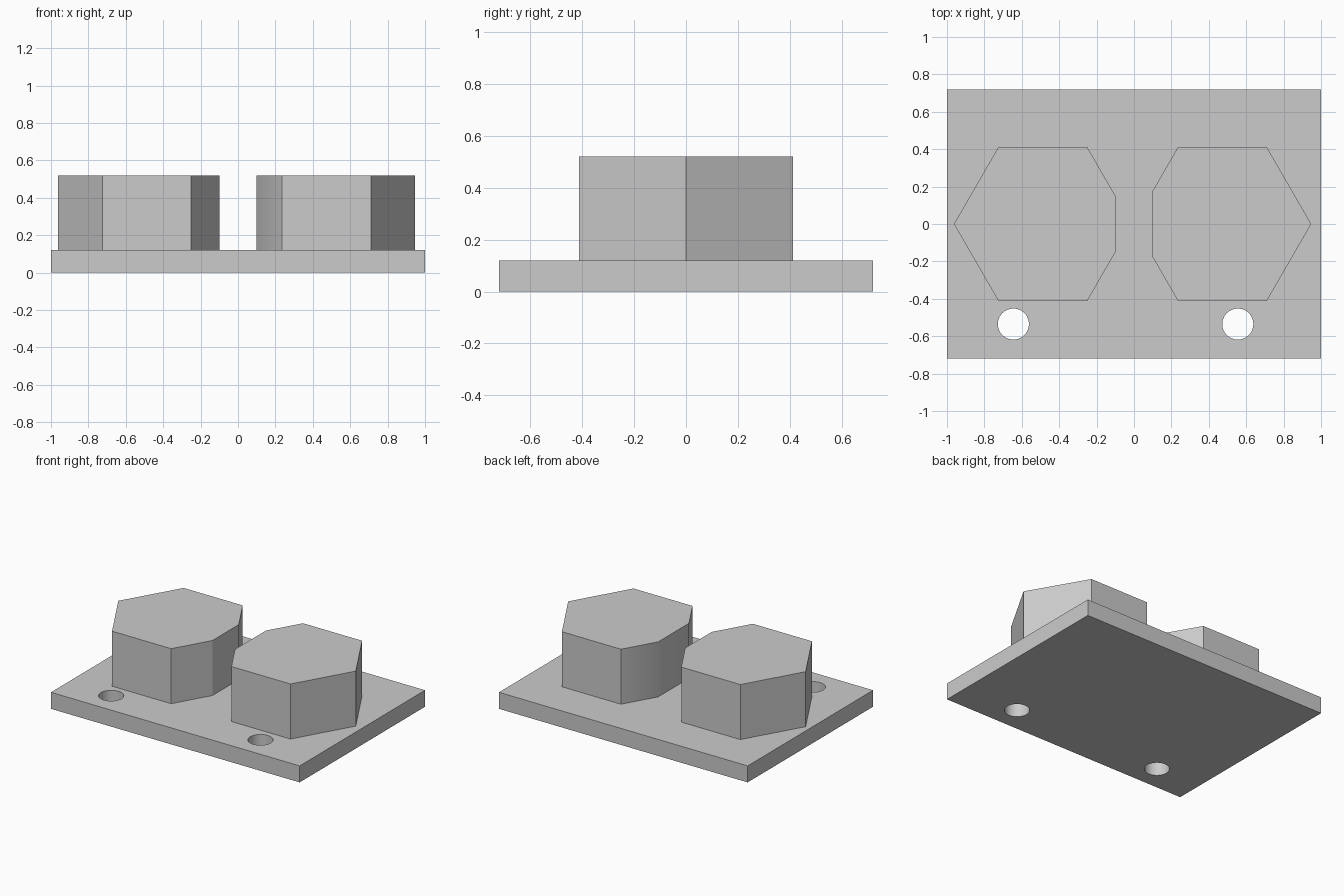
import bpy, bmesh, math

cube = bpy.data.objects.get("Cube")
if cube:
    bpy.data.objects.remove(cube, do_unlink=True)

BASE_Z, TOP_Z = 0.12, 0.52
HEX_R, CUT_X = 0.475, 0.1

grey = bpy.data.materials.new("light_grey")
grey.use_nodes = True
colour = (0.6, 0.6, 0.6, 1)
grey.diffuse_color = colour
grey.node_tree.nodes["Principled BSDF"].inputs["Base Color"].default_value = colour


def prism(name, points, z0, z1):
    """Extrude a flat outline upwards into a closed solid."""
    bm = bmesh.new()
    face = bm.faces.new([bm.verts.new((x, y, z0)) for x, y in points])
    top = bmesh.ops.extrude_face_region(bm, geom=[face])["geom"]
    verts = [v for v in top if isinstance(v, bmesh.types.BMVert)]
    bmesh.ops.translate(bm, verts=verts, vec=(0, 0, z1 - z0))
    bmesh.ops.recalc_face_normals(bm, faces=bm.faces)
    mesh = bpy.data.meshes.new(name)
    bm.to_mesh(mesh)
    bm.free()
    mesh.materials.append(grey)
    obj = bpy.data.objects.new(name, mesh)
    bpy.context.collection.objects.link(obj)
    return obj


def ring(cx, cy, r, n):
    return [(cx + r * math.cos(i * math.tau / n), cy + r * math.sin(i * math.tau / n))
            for i in range(n)]


def smooth(obj, degrees):
    bpy.ops.object.select_all(action="DESELECT")
    obj.select_set(True)
    bpy.context.view_layer.objects.active = obj
    bpy.ops.object.shade_smooth_by_angle(angle=math.radians(degrees))


# Base plate with two round through holes
plate = prism("base_plate", [(-1, -0.72), (1, -0.72), (1, 0.72), (-1, 0.72)], 0, BASE_Z)
for side, x in (("right", -0.645), ("left", 0.555)):
    cutter = prism(side + "_hole_cutter", ring(x, -0.535, 0.083, 48), -0.1, BASE_Z + 0.1)
    cutter.hide_render = True
    cutter.hide_set(True)
    mod = plate.modifiers.new(side + "_hole", "BOOLEAN")
    mod.operation, mod.solver, mod.object = "DIFFERENCE", "EXACT", cutter

# Bake the holes into the plate, then drop the cutters
bpy.context.view_layer.update()
graph = bpy.context.evaluated_depsgraph_get()
cut_mesh = bpy.data.meshes.new_from_object(plate.evaluated_get(graph))
cutters = [m.object for m in plate.modifiers]
plate.modifiers.clear()
plate.data = cut_mesh
for cutter in cutters:
    bpy.data.objects.remove(cutter, do_unlink=True)
smooth(plate, 30)

# Hexagonal blocks, each with its inner corner sliced off
for name, cx in (("right_hex_block", -0.4875), ("left_hex_block", 0.4725)):
    s = math.copysign(1, cx)
    cut_y = (CUT_X - (abs(cx) - HEX_R)) * math.sqrt(3)
    if abs(cx) < HEX_R:
        cut_y = (CUT_X + HEX_R - abs(cx)) * math.sqrt(3)
    hexagon = ring(0, 0, HEX_R, 6)
    outline = [(cx + s * x, y) for x, y in hexagon[:3]]
    outline += [(s * CUT_X, cut_y), (s * CUT_X, -cut_y)]
    outline += [(cx + s * x, y) for x, y in hexagon[4:]]
    block = prism(name, outline, BASE_Z, TOP_Z)
    if s > 0:
        smooth(block, 31)
